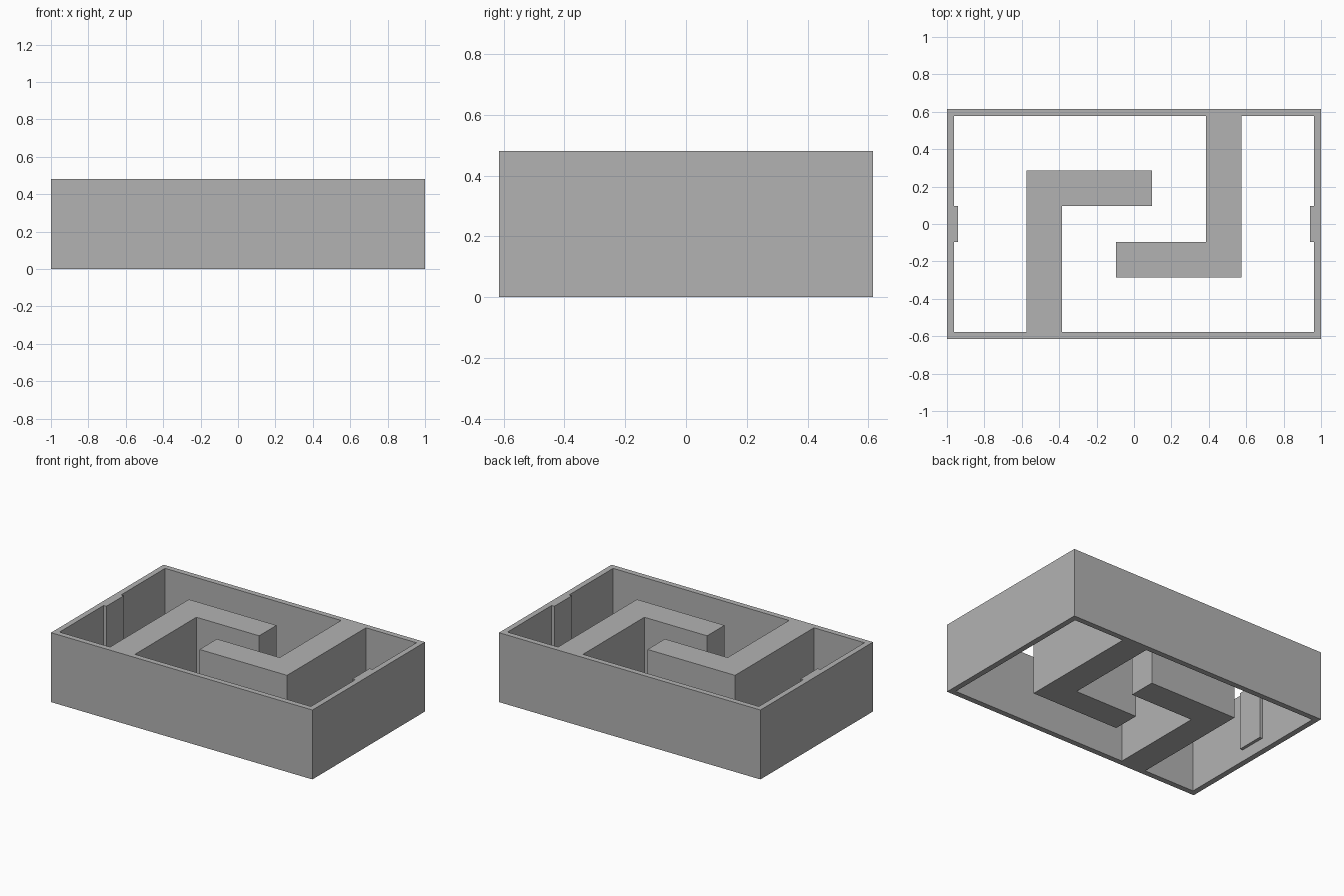
import bpy
import bmesh
from mathutils import Matrix, Vector

cube = bpy.data.objects.get("Cube")
if cube:
    bpy.data.objects.remove(cube, do_unlink=True)

HEIGHT = 0.48
HALF_X, HALF_Y = 1.0, 0.615
WALL = 0.0385
IN_X, IN_Y = HALF_X - WALL, HALF_Y - WALL

grey = bpy.data.materials.new("plain grey")
grey.diffuse_color = (0.45, 0.45, 0.45, 1)
grey.use_nodes = True
grey.node_tree.nodes["Principled BSDF"].inputs["Base Color"].default_value = (0.45, 0.45, 0.45, 1)


def add_object(name, bm):
    mesh = bpy.data.meshes.new(name)
    bm.to_mesh(mesh)
    bm.free()
    mesh.materials.append(grey)
    obj = bpy.data.objects.new(name, mesh)
    bpy.context.collection.objects.link(obj)
    return obj


# Half of the inner outline: along the back wall, around the hooked arm, to the corner
half = [(-IN_X, IN_Y), (0.385, IN_Y), (0.385, -0.095), (-0.095, -0.095),
        (-0.095, -0.285), (0.575, -0.285), (0.575, IN_Y), (IN_X, IN_Y)]
inner = half + [(-x, -y) for x, y in half]
outer = [(-HALF_X, -HALF_Y), (HALF_X, -HALF_Y), (HALF_X, HALF_Y), (-HALF_X, HALF_Y)]

# Frame with both arms, filled between the outlines and extruded upwards
bm = bmesh.new()
edges = []
for loop in (outer, inner):
    verts = [bm.verts.new((x, y, 0)) for x, y in loop]
    edges += [bm.edges.new((a, b)) for a, b in zip(verts, verts[1:] + verts[:1])]
bmesh.ops.triangle_fill(bm, edges=edges, use_beauty=True, normal=(0, 0, 1))
bmesh.ops.dissolve_limit(bm, angle_limit=0.01, verts=bm.verts[:], edges=bm.edges[:])
extruded = bmesh.ops.extrude_face_region(bm, geom=bm.faces[:], use_keep_orig=True)
top = [g for g in extruded["geom"] if isinstance(g, bmesh.types.BMVert)]
bmesh.ops.translate(bm, verts=top, vec=(0, 0, HEIGHT))
bmesh.ops.recalc_face_normals(bm, faces=bm.faces[:])
add_object("frame_with_arms", bm)

# Shallow rib on the inside of each end wall, stopping short of the floor
RIB_DEPTH, RIB_WIDTH, RIB_BOTTOM = 0.021, 0.19, 0.08
for name, side in (("left_rib", 1), ("right_rib", -1)):
    bm = bmesh.new()
    centre = Vector((side * (IN_X - RIB_DEPTH / 2), 0, (HEIGHT + RIB_BOTTOM) / 2))
    size = Matrix.Diagonal((RIB_DEPTH, RIB_WIDTH, HEIGHT - RIB_BOTTOM, 1))
    bmesh.ops.create_cube(bm, size=1, matrix=Matrix.Translation(centre) @ size)
    add_object(name, bm)
